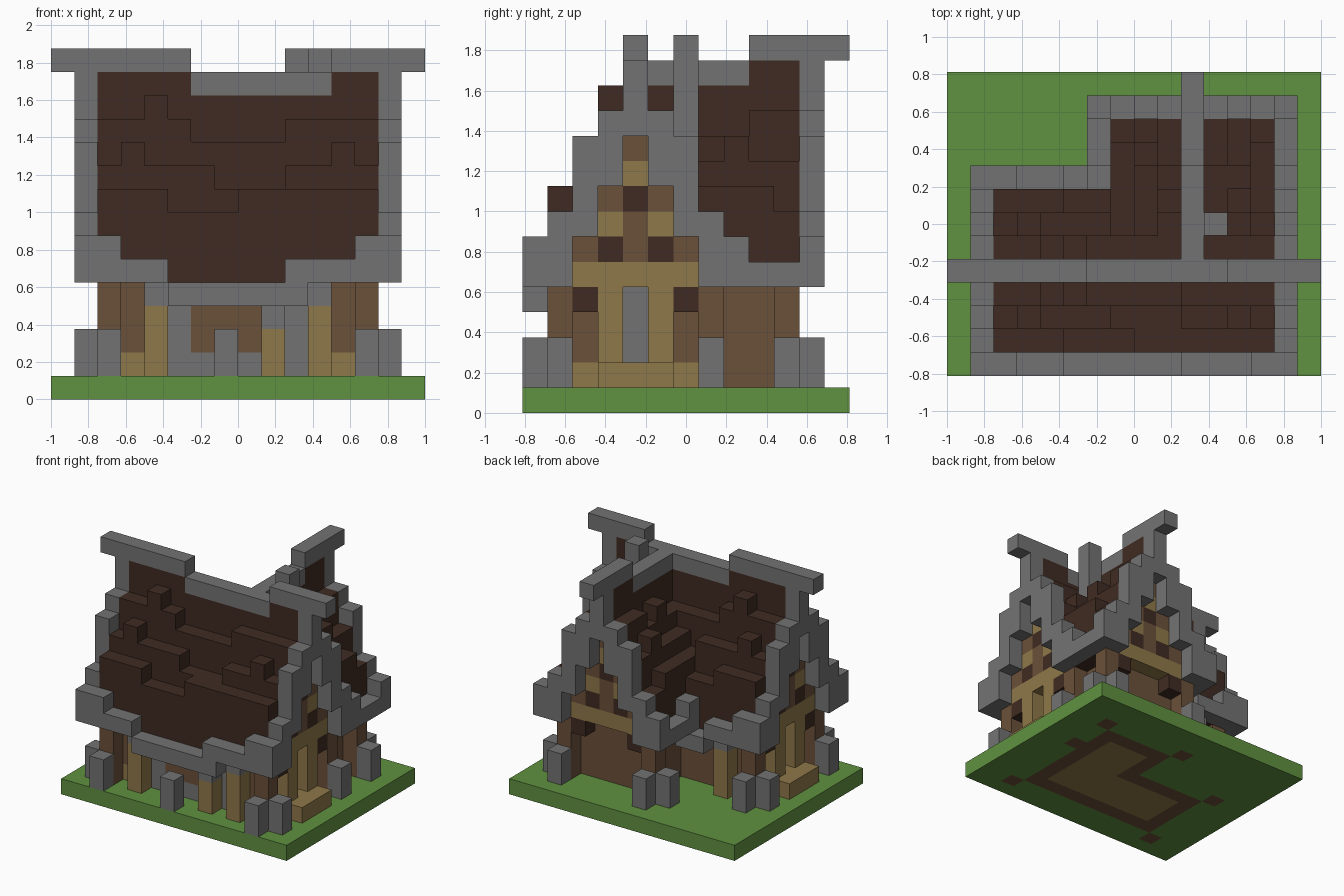
import bpy
import bmesh
from mathutils import Vector

default_cube = bpy.data.objects.get("Cube")
if default_cube:
    bpy.data.objects.remove(default_cube, do_unlink=True)

UNIT = 0.125
WIDTH, DEPTH = 16, 13
RIDGE_ROW, WING_COLUMN = 4, 10
cells = {}          # block position -> (part name, material name)

colours = {
    "grass_green": (0.117, 0.284, 0.051),
    "stone_grey": (0.171, 0.171, 0.171),
    "roof_dark_brown": (0.050, 0.024, 0.016),
    "timber_brown": (0.147, 0.082, 0.042),
    "plank_tan": (0.275, 0.188, 0.067),
}
GRASS, STONE, ROOF, TIMBER, PLANK = colours


def make_material(name, rgb):
    material = bpy.data.materials.new(name)
    material.use_nodes = True
    colour = (*rgb, 1.0)
    material.diffuse_color = colour
    shader = material.node_tree.nodes["Principled BSDF"]
    shader.inputs["Base Color"].default_value = colour
    shader.inputs["Roughness"].default_value = 0.9
    return material


def span(value):
    """A single index or an inclusive pair becomes a range."""
    first, last = value if isinstance(value, tuple) else (value, value)
    return range(first, last + 1)


def block(part, colour, x, y, z):
    for i in span(x):
        for j in span(y):
            for k in span(z):
                cells[i, j, k] = (part, colour)


def both_ends(part, colour, x, y, z):
    """Place a block and its mirror image across x = 0."""
    block(part, colour, x, y, z)
    first, last = x if isinstance(x, tuple) else (x, x)
    block(part, colour, (WIDTH - 1 - last, WIDTH - 1 - first), y, z)


# Ground with the timber footing and plank floor set into it
block("ground", GRASS, (0, WIDTH - 1), (0, DEPTH - 1), 0)
block("footing", TIMBER, (3, 12), (2, 6), 0)
block("footing", TIMBER, (8, 12), (6, 9), 0)
block("floor", PLANK, (4, 11), (3, 5), 0)
block("floor", PLANK, (9, 11), (3, 8), 0)

# Timber walls around the main house and the rear wing
for row in (2, 6):
    block("walls", TIMBER, (3, 12), row, (1, 4))
both_ends("walls", TIMBER, 3, (2, 6), (1, 4))
for column in (8, 12):
    block("walls", TIMBER, column, (6, 9), (1, 4))
block("walls", TIMBER, (8, 12), 9, (1, 4))

# Stone base and stone panels of the front wall
block("wall_base", STONE, (3, 12), 2, 1)
both_ends("wall_base", STONE, 5, 2, (2, 3))

# Plank posts, carried on to the rear wall
for row in (1, 7):
    block("front_posts", PLANK, 4, row, (1, 3))
    block("post_caps", STONE, 4, row, 4)
block("front_posts", PLANK, 11, 1, (1, 3))
block("front_posts", PLANK, 9, 1, (1, 2))
block("post_caps", STONE, 9, 1, 3)
block("post_caps", STONE, (4, 11), 1, 4)
block("front_pier", STONE, 7, 0, (1, 2))

# Corner posts, each braced by two stone piers on its outer sides
for x, y, side, out in ((13, 1, 1, -1), (2, 1, -1, -1), (2, 7, -1, 1),
                        (13, 10, 1, 1), (7, 10, -1, 1)):
    block("corner_posts", TIMBER, x, y, (0, 4))
    block("corner_piers", STONE, x + side, y, (1, 2))
    block("corner_piers", STONE, x, y + out, (1, 2))
block("corner_posts", TIMBER, 13, 7, (0, 4))
block("corner_piers", STONE, 14, 7, (1, 2))

# Side doors with plank frames and steps
both_ends("door_sills", PLANK, 12, (2, 6), 1)
both_ends("doors", STONE, 12, RIDGE_ROW, (2, 4))
for row in (3, 5):
    both_ends("door_frames", PLANK, 13, row, (1, 4))
both_ends("steps", PLANK, (13, 14), (3, 5), 1)

# Main roof: highest block of each column, from the low course upward
low_course = [8] * 3 + [7] * 3 + [8] * 6
mid_course = [9, 10, 9, 9, 9, 8, 8, 8, 9, 9, 10, 9]
high_course = [11, 11, 12, 11] + [10] * 4 + [11] * 4
for step, tops in enumerate((low_course, mid_course, high_course)):
    base = 5 + 2 * step
    for column, top in enumerate(tops, start=2):
        for row in (1 + step, 7 - step):
            block("main_roof", ROOF, column, row, (base, top))
block("main_roof", ROOF, (2, 13), RIDGE_ROW, (11, 12))
both_ends("main_roof", ROOF, (2, 3), RIDGE_ROW, 13)
block("main_roof", ROOF, (4, 5), RIDGE_ROW, 13)

# Wing roof, sagging toward the main ridge
for offset, base, top in ((1, 9, 11), (2, 7, 9), (3, 5, 8)):
    for column in (WING_COLUMN - offset, WING_COLUMN + offset):
        sag = 1 if offset == 1 else 0
        block("wing_roof", ROOF, column, (5, 8), (base, top - sag))
        block("wing_roof", ROOF, column, (9, 10), (base, top))
block("wing_roof", ROOF, WING_COLUMN, (5, 10), (11, 12))
block("wing_roof", ROOF, WING_COLUMN, (9, 10), 13)
for bump in ((9, 7, 11), (12, 8, 10), (8, 9, 10), (11, 6, 11)):
    block("wing_roof", ROOF, *bump)
for column in (7, 13):
    cells.pop((column, 10, 8), None)

# Stepped stone gable trim: offset from the ridge -> bottom and top block
rake = [(11, 13), (9, 11), (7, 10), (5, 7), (5, 6)]
for offset, height in enumerate(rake):
    for sign in (-1, 1):
        both_ends("main_gable_trim", STONE, 14, RIDGE_ROW + sign * offset, height)
        block("wing_gable_trim", STONE, WING_COLUMN + sign * offset, 11, height)

# Sagging eaves
for row, end in ((0, 13), (8, 6)):
    for column in range(2, end + 1):
        distance = min(column - 2, 13 - column)
        if distance == 0:
            height = (5, 6)
        elif distance < 3:
            height = 5
        else:
            height = 4
        block("main_eaves", STONE, column, row, height)
block("main_eaves", STONE, 10, 0, 5)
for column in (6, 14):
    block("wing_eaves", STONE, column, (8, 10), 5)
    block("wing_eaves", STONE, column, 8, 6)

# Ridges with raised, overhanging ends, and the chimney
block("main_ridge", STONE, (6, 11), RIDGE_ROW, 13)
block("main_ridge", STONE, (0, 5), RIDGE_ROW, 14)
block("main_ridge", STONE, (12, 15), RIDGE_ROW, 14)
block("wing_ridge", STONE, WING_COLUMN, (5, 8), 13)
block("wing_ridge", STONE, WING_COLUMN, (9, 12), 14)
block("chimney", STONE, 11, 6, (9, 14))

# Gable walls: one row of colours per level, from the centre outward
gable_levels = {
    4: (None, None, ROOF),
    5: (PLANK, PLANK, PLANK),
    6: (TIMBER, ROOF, TIMBER),
    7: (TIMBER, PLANK),
    8: (ROOF, TIMBER),
    9: (PLANK,),
    10: (TIMBER,),
}
for level, row_colours in gable_levels.items():
    for offset, colour in enumerate(row_colours):
        if colour is None:
            continue
        for sign in (-1, 1):
            both_ends("side_gables", colour, 13, RIDGE_ROW + sign * offset, level)
            block("rear_gable", colour, WING_COLUMN + sign * offset, 10, level)


def build_part(name, materials):
    """Mesh the outer faces of every block that belongs to one part."""
    members = {c: v[1] for c, v in cells.items() if v[0] == name}
    used = [m for m in colours if m in members.values()]
    bm = bmesh.new()
    verts = {}
    for cell, colour in members.items():
        for axis in range(3):
            for side in (0, 1):
                neighbour = list(cell)
                neighbour[axis] += 2 * side - 1
                if tuple(neighbour) in cells:
                    continue
                loop = []
                for u, v in ((0, 0), (1, 0), (1, 1), (0, 1)):
                    corner = list(cell)
                    corner[axis] += side
                    corner[(axis + 1) % 3] += u
                    corner[(axis + 2) % 3] += v
                    key = tuple(corner)
                    if key not in verts:
                        centre = Vector((WIDTH / 2, DEPTH / 2, 0))
                        verts[key] = bm.verts.new((Vector(key) - centre) * UNIT)
                    loop.append(verts[key])
                if not side:
                    loop.reverse()
                bm.faces.new(loop).material_index = used.index(colour)
    mesh = bpy.data.meshes.new(name)
    bm.to_mesh(mesh)
    bm.free()
    for colour in used:
        mesh.materials.append(materials[colour])
    bpy.context.collection.objects.link(bpy.data.objects.new(name, mesh))


palette = {name: make_material(name, rgb) for name, rgb in colours.items()}
for part in sorted({value[0] for value in cells.values()}):
    build_part(part, palette)
